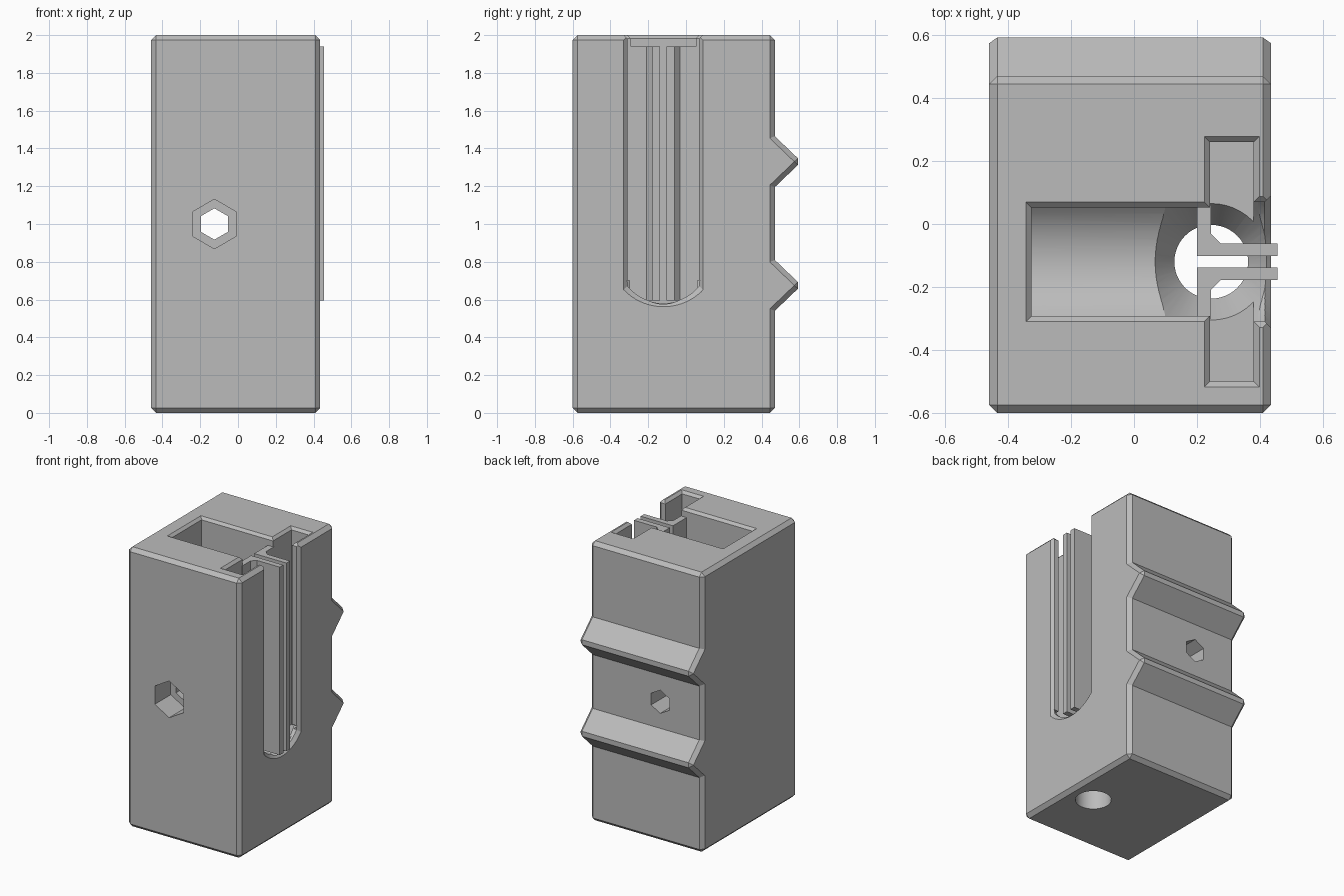
import bpy, bmesh, math

if "Cube" in bpy.data.objects:
    bpy.data.objects.remove(bpy.data.objects["Cube"])

grey = bpy.data.materials.new("light_grey")
grey.diffuse_color = (0.5, 0.5, 0.5, 1)
grey.use_nodes = True
grey.node_tree.nodes["Principled BSDF"].inputs["Base Color"].default_value = grey.diffuse_color
CY = -0.12   # centre line of the slots


def loft(name, ring_a, ring_b):
    """Closed solid between two matching rings of 3D points."""
    bm = bmesh.new()
    a = [bm.verts.new(p) for p in ring_a]
    b = [bm.verts.new(p) for p in ring_b]
    bm.faces.new(a)
    bm.faces.new(b)
    n = len(a)
    for i in range(n):
        bm.faces.new((a[i], a[(i + 1) % n], b[(i + 1) % n], b[i]))
    bmesh.ops.recalc_face_normals(bm, faces=bm.faces)
    me = bpy.data.meshes.new(name)
    bm.to_mesh(me)
    bm.free()
    me.materials.append(grey)
    ob = bpy.data.objects.new(name, me)
    bpy.context.collection.objects.link(ob)
    return ob


def rect(x0, x1, y0, y1, z, off=0.0):
    return [(x0 - off, y0 - off, z), (x1 + off, y0 - off, z),
            (x1 + off, y1 + off, z), (x0 - off, y1 + off, z)]


def circle(r, z, n=48):
    return [(0.245 + r * math.cos(2 * math.pi * i / n),
             CY + r * math.sin(2 * math.pi * i / n), z) for i in range(n)]


def u_shape(x, half, bottom, rise=0.09, n=20):
    """Upright slot outline with a shallow arc at the bottom."""
    rad = (half * half + rise * rise) / (2 * rise)
    pts = [(x, CY + half, 2.2), (x, CY - half, 2.2)]
    for i in range(n + 1):
        d = half * (2 * i / n - 1)
        pts.append((x, CY + d, bottom + rad - math.sqrt(rad * rad - d * d)))
    return pts


def hexagon(r, y):
    return [(-0.125 + r * math.sin(i * math.pi / 3), y,
             1.0 + r * math.cos(i * math.pi / 3)) for i in range(6)]


def apply_modifier(ob, mod):
    bpy.context.view_layer.objects.active = ob
    bpy.ops.object.modifier_apply(modifier=mod.name)


def cut(ob, cutter):
    mod = ob.modifiers.new("cut", 'BOOLEAN')
    mod.operation = 'DIFFERENCE'
    mod.solver = 'EXACT'
    mod.object = cutter
    apply_modifier(ob, mod)
    bpy.data.objects.remove(cutter)


# Body: side profile with two ridges on the back, chamfered all round
profile = [(-0.6, 0), (0.47, 0)]
for zc in (0.675, 1.33):
    profile += [(0.47, zc - 0.135), (0.611, zc), (0.47, zc + 0.135)]
profile += [(0.47, 2), (-0.6, 2)]
body = loft("body", [(-0.46, y, z) for y, z in profile],
            [(0.435, y, z) for y, z in profile])
bev = body.modifiers.new("chamfer", 'BEVEL')
bev.width = 0.026
bev.segments = 1
bev.limit_method = 'ANGLE'
bev.angle_limit = math.radians(50)
apply_modifier(body, bev)

# Inner pocket with a trough floor, wide cross slot, open side slot
cut(body, loft("pocket_cutter", u_shape(-0.325, 0.172, 0.58, 0.07),
               u_shape(0.30, 0.172, 0.58, 0.07)))
cut(body, loft("cross_slot_cutter", rect(0.241, 0.38, -0.5, 0.26, 0.59),
               rect(0.241, 0.38, -0.5, 0.26, 2.3)))
cut(body, loft("side_slot_cutter", u_shape(0.35, 0.19, 0.582),
               u_shape(0.6, 0.19, 0.582)))
cut(body, loft("side_slot_chamfer", u_shape(0.405, 0.18, 0.592),
               u_shape(0.465, 0.24, 0.532)))

# Chamfered rims at the top
for box in ((-0.325, 0.241, CY - 0.172, CY + 0.172),
            (0.241, 0.38, -0.5, 0.26),
            (0.36, 0.6, CY - 0.19, CY + 0.19)):
    cut(body, loft("rim_cutter", rect(*box, 1.97, -0.012),
                   rect(*box, 2.03, 0.048)))

# Bottom hole with countersink
cut(body, loft("hole_cutter", circle(0.117, -0.1), circle(0.117, 0.7)))
cut(body, loft("countersink_cutter", circle(0.11, 0.48), circle(0.26, 0.70)))

# Hexagonal cross hole and its wider front recess
cut(body, loft("hex_hole_cutter", hexagon(0.083, -0.8), hexagon(0.083, 0.8)))
cut(body, loft("hex_recess_cutter", hexagon(0.131, -0.8), hexagon(0.131, -0.42)))

# Pair of mirrored guide rails with flanges, standing in the slot
rail = [(0.2, 0.018), (0.455, 0.018), (0.455, 0.058), (0.275, 0.058),
        (0.245, 0.088), (0.245, 0.18), (0.2, 0.18)]
parts = [body]
for side, name in ((1, "guide_rail_back"), (-1, "guide_rail_front")):
    parts.append(loft(name, [(x, CY + side * d, 0.595) for x, d in rail],
                      [(x, CY + side * d, 1.94) for x, d in rail]))

# Smooth the curved cuts, keep edges sharp
for ob in parts:
    bpy.ops.object.select_all(action='DESELECT')
    ob.select_set(True)
    bpy.context.view_layer.objects.active = ob
    bpy.ops.object.shade_smooth_by_angle(angle=math.radians(25))
